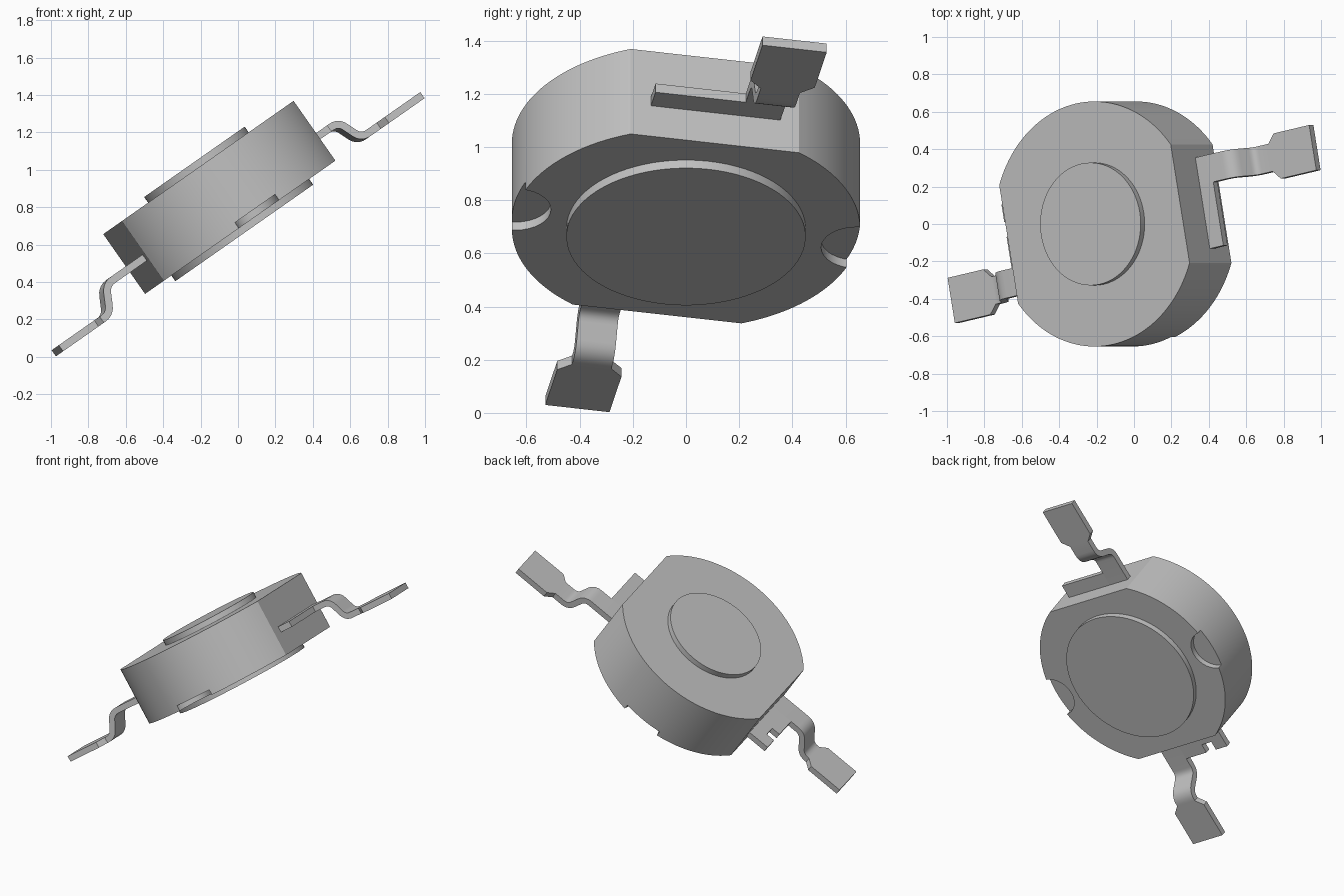
import bpy, bmesh
from math import radians, sin, cos, asin, pi
from mathutils import Matrix, Vector

cube = bpy.data.objects.get("Cube")
if cube:
    bpy.data.objects.remove(cube, do_unlink=True)

grey = bpy.data.materials.new("light grey")
grey.use_nodes = True
COLOUR = (0.53, 0.53, 0.53, 1)
grey.diffuse_color = COLOUR
grey.node_tree.nodes["Principled BSDF"].inputs["Base Color"].default_value = COLOUR

# Tilted frame of the whole component; local z = 0 is the housing underside
FRAME = (Matrix.Translation((0.012, 0, 0.693))
         @ Matrix.Rotation(radians(-35), 4, 'Y')
         @ Matrix.Rotation(radians(11), 4, 'Z'))
HALF_TURN = Matrix.Rotation(pi, 4, 'Z')
RADIUS, FLAT, HEIGHT, THICK = 0.655, 0.57, 0.39, 0.04


def add_object(name, bm, matrix=FRAME):
    bmesh.ops.recalc_face_normals(bm, faces=bm.faces)
    mesh = bpy.data.meshes.new(name)
    bm.to_mesh(mesh)
    bm.free()
    mesh.materials.append(grey)
    ob = bpy.data.objects.new(name, mesh)
    bpy.context.collection.objects.link(ob)
    ob.matrix_world = matrix
    return ob


def prism(name, outline, z0, z1, matrix=FRAME):
    bm = bmesh.new()
    face = bm.faces.new([bm.verts.new((x, y, z0)) for x, y in outline])
    top = bmesh.ops.extrude_face_region(bm, geom=[face])["geom"]
    bmesh.ops.translate(bm, vec=(0, 0, z1 - z0),
                        verts=[v for v in top if isinstance(v, bmesh.types.BMVert)])
    return add_object(name, bm, matrix)


def arc(radius, start, end, steps, centre=(0, 0)):
    angles = [start + (end - start) * i / steps for i in range(steps + 1)]
    return [(centre[0] + radius * cos(a), centre[1] + radius * sin(a)) for a in angles]


def circle(radius, steps, centre=(0, 0)):
    return arc(radius, 0, 2 * pi, steps, centre)[:-1]


def smooth(ob):
    bpy.ops.object.select_all(action='DESELECT')
    ob.select_set(True)
    bpy.context.view_layer.objects.active = ob
    bpy.ops.object.shade_smooth_by_angle(angle=radians(30))


# Housing: a disc with two opposite flats
edge = pi / 2 - asin(FLAT / RADIUS)
housing = prism("housing", arc(RADIUS, edge, pi - edge, 48)
                + arc(RADIUS, pi + edge, 2 * pi - edge, 48), 0, HEIGHT)

# Shallow round notches in the underside rim
for side in (-1, 1):
    cutter = prism("notch_cutter", circle(0.135, 32, (0, side * RADIUS)), -0.1, 0.037)
    cutter.hide_render = True
    cut = housing.modifiers.new("notch", 'BOOLEAN')
    cut.operation, cut.solver, cut.object = 'DIFFERENCE', 'EXACT', cutter
    bpy.context.view_layer.objects.active = housing
    bpy.ops.object.modifier_apply(modifier=cut.name)
    bpy.data.objects.remove(cutter, do_unlink=True)
smooth(housing)

# Raised lens disc on top, heat slug below
smooth(prism("lens_disc", circle(0.328, 72), HEIGHT - 0.02, HEIGHT + 0.037))
smooth(prism("heat_slug", circle(0.45, 80), -0.037, 0.02))


def bent_path(corners, reach=0.045, steps=5):
    """Centre line in (x, z) with the inner corners rounded."""
    pts = [Vector(c) for c in corners]
    path = [pts[0]]
    for a, b, c in zip(pts, pts[1:], pts[2:]):
        p, q = b + (a - b).normalized() * reach, b + (c - b).normalized() * reach
        for i in range(steps + 1):
            t = i / steps
            path.append(p * (1 - t) ** 2 + b * 2 * t * (1 - t) + q * t * t)
    return path + [pts[-1]]


def lead(name, upper, lower, matrix):
    """Bent strip that widens into a solder pad."""
    high, low, mid = 0.16, 0.02, 0.176
    path = bent_path([(0.5, high), (upper, high), (lower, low), (0.955, low)])
    stations = [(p, 0.075) for p in path]
    stations += [(Vector((1.0, low)), 0.123), (Vector((1.236, low)), 0.123)]
    bm, rings = bmesh.new(), []
    for i, (p, half) in enumerate(stations):
        before, after = stations[max(i - 1, 0)][0], stations[min(i + 1, len(stations) - 1)][0]
        d = (after - before).normalized()
        n = Vector((-d.y, d.x)) * THICK / 2
        rings.append([bm.verts.new((p.x + s * n.x, mid + e * half, p.y + s * n.y))
                      for s, e in ((-1, -1), (-1, 1), (1, 1), (1, -1))])
    for a, b in zip(rings, rings[1:]):
        for k in range(4):
            bm.faces.new((a[k], a[k - 1], b[k - 1], b[k]))
    bm.faces.new(rings[0])
    bm.faces.new(rings[-1])
    smooth(add_object(name, bm, matrix))


def base_bar(name, outline, matrix):
    prism(name, outline, 0.14, 0.14 + THICK, matrix)


# Left lead with its plain base bar
lead("left_lead", 0.785, 0.84, FRAME)
base_bar("left_lead_bar", [(0.5, -0.245), (0.66, -0.245), (0.66, 0.101), (0.5, 0.101)], FRAME)

# Right lead, turned half way round, with a notched base bar
BACK = FRAME @ HALF_TURN
lead("right_lead", 0.825, 0.90, BACK)
base_bar("right_lead_bar", [(0.5, -0.245), (0.72, -0.245), (0.72, -0.15), (0.66, -0.15),
                            (0.66, -0.07), (0.72, -0.07), (0.72, 0.101), (0.5, 0.101)], BACK)
